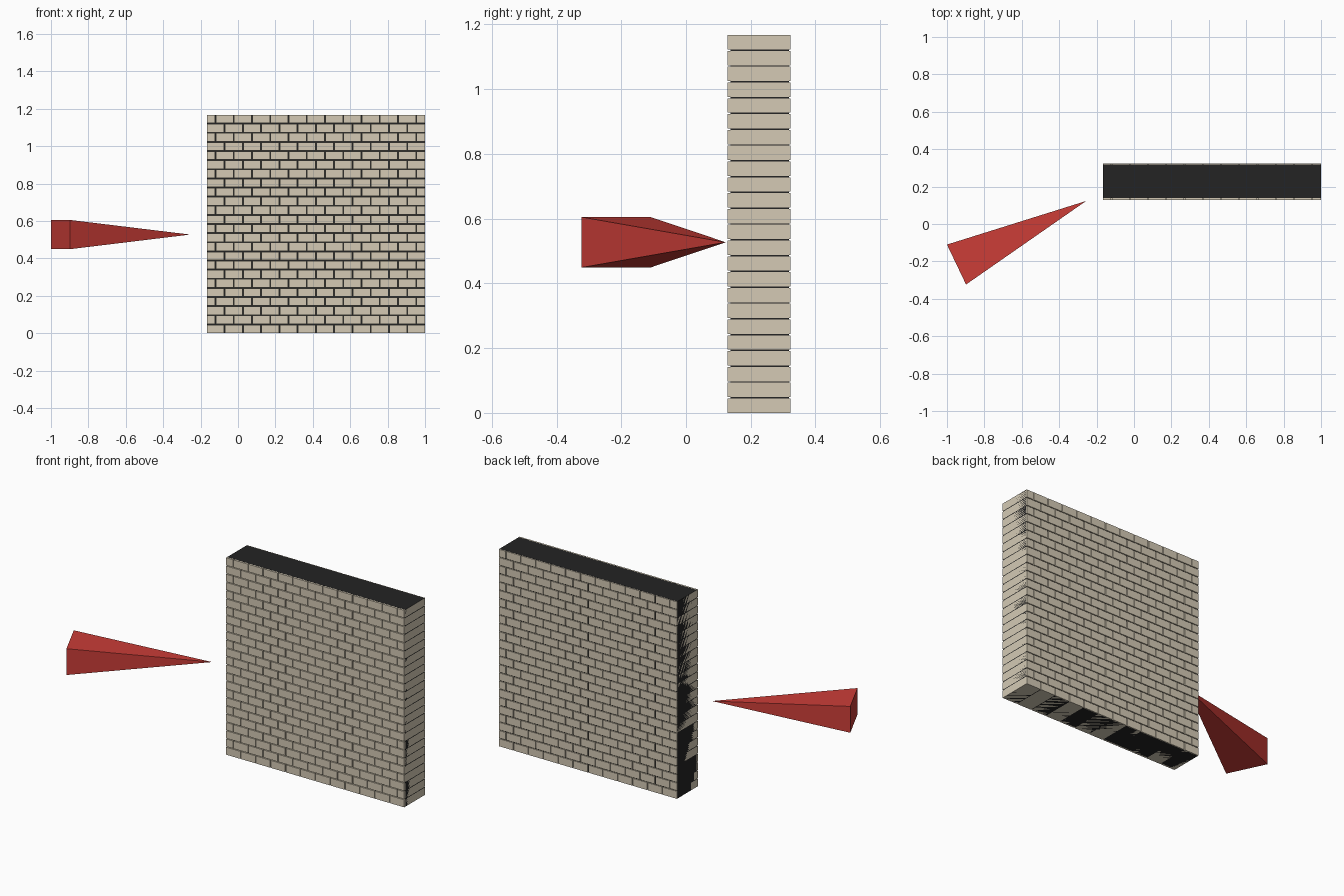
import bpy
import bmesh
from mathutils import Vector

if "Cube" in bpy.data.objects:
    bpy.data.objects.remove(bpy.data.objects["Cube"])

# Overall wall size and brick layout
X0, X1 = -0.167, 1.0
Y0, Y1 = 0.128, 0.3235
HEIGHT = 1.167
ROWS, COLS = 24, 12
GAP = 0.0045
ROW_PITCH = (HEIGHT + GAP) / ROWS
COL_PITCH = (X1 - X0 + GAP) / COLS


def material(name, rgb):
    mat = bpy.data.materials.new(name)
    mat.diffuse_color = (*rgb, 1.0)
    mat.use_nodes = True
    mat.node_tree.nodes["Principled BSDF"].inputs["Base Color"].default_value = mat.diffuse_color
    return mat


def add_box(bm, lo, hi):
    lo, hi = Vector(lo), Vector(hi)
    verts = bmesh.ops.create_cube(bm, size=1.0)["verts"]
    for v in verts:
        v.co = Vector(hi[i] if v.co[i] > 0 else lo[i] for i in range(3))


def finish(bm, name, mat):
    bmesh.ops.recalc_face_normals(bm, faces=bm.faces)
    mesh = bpy.data.meshes.new(name)
    bm.to_mesh(mesh)
    bm.free()
    mesh.materials.append(mat)
    obj = bpy.data.objects.new(name, mesh)
    bpy.context.collection.objects.link(obj)
    return obj


brick_mat = material("sand brick", (0.66, 0.59, 0.46))
mortar_mat = material("dark mortar", (0.017, 0.017, 0.017))
red_mat = material("red", (0.60, 0.047, 0.039))

# Bricks in running bond, with half bricks closing every second row
bm = bmesh.new()
for row in range(ROWS):
    z = row * ROW_PITCH
    shift = COL_PITCH / 2 if row % 2 else 0.0
    for col in range(COLS + row % 2):
        left = X0 + col * COL_PITCH - shift
        right = left + COL_PITCH - GAP
        add_box(bm, (max(left, X0), Y0, z),
                (min(right, X1), Y1, z + ROW_PITCH - GAP))
finish(bm, "bricks", brick_mat)

# Mortar core, recessed front and back, flush at the ends and capping the top
bm = bmesh.new()
add_box(bm, (X0, Y0 + 0.01, 0.0), (X1, Y1 - 0.006, HEIGHT + 0.0005))
finish(bm, "mortar_core", mortar_mat)

# Pointer: a four-sided spike with a rectangular base, aimed at the wall
bm = bmesh.new()
corners = [(-1.0, -0.11), (-0.898, -0.3235)]
base = [bm.verts.new((x, y, z)) for (x, y), z in
        zip(corners + corners[::-1], (0.449, 0.449, 0.605, 0.605))]
tip = bm.verts.new((-0.256, 0.123, 0.527))
bm.faces.new(base)
for i in range(4):
    bm.faces.new((base[i], base[(i + 1) % 4], tip))
finish(bm, "pointer_spike", red_mat)
